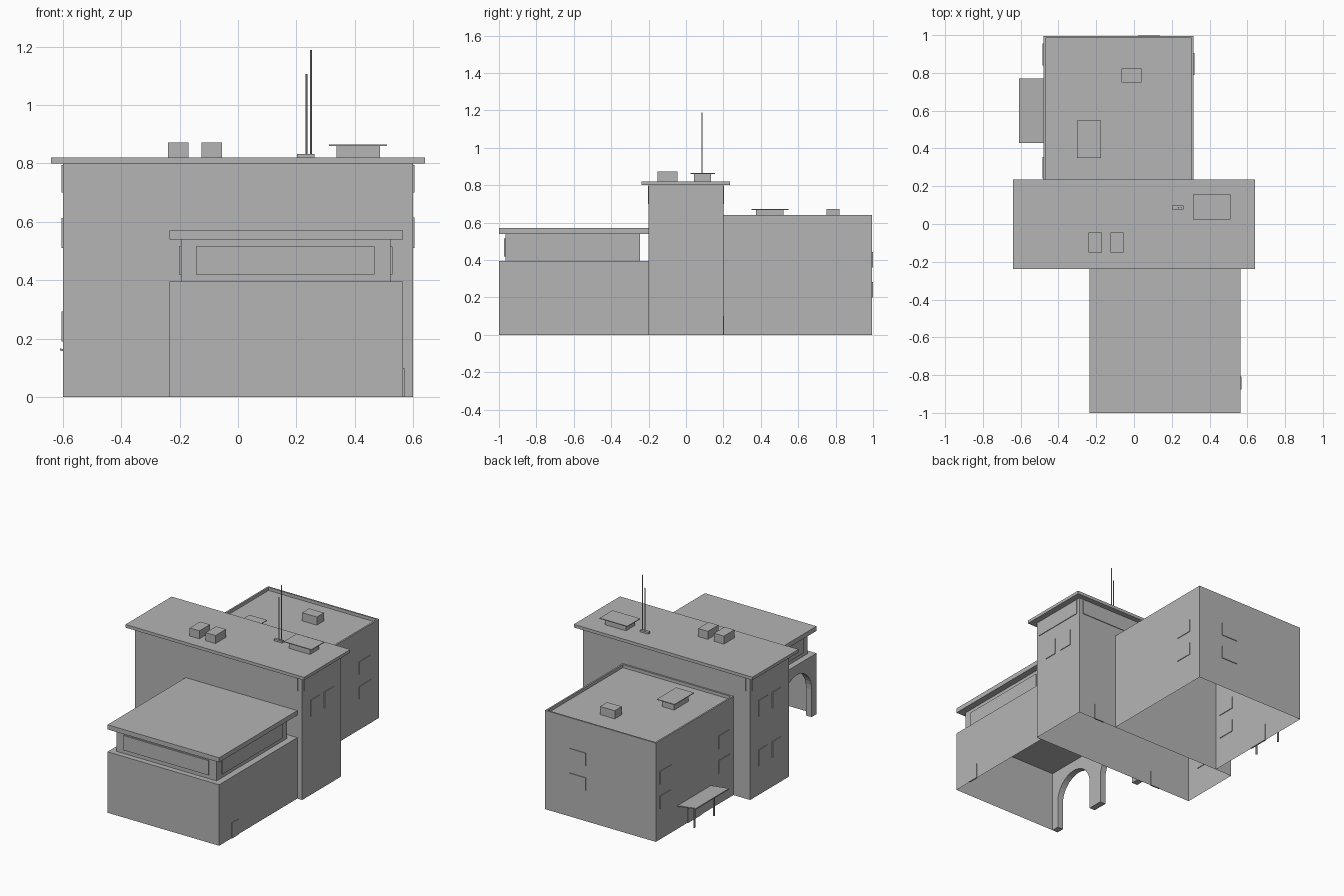
import bpy, bmesh, math
from mathutils import Vector

cube = bpy.data.objects.get("Cube")
if cube:
    bpy.data.objects.remove(cube, do_unlink=True)

grey = bpy.data.materials.new("plain_grey")
grey.use_nodes = True
GREY = (0.46, 0.46, 0.46, 1)
grey.diffuse_color = GREY
grey.node_tree.nodes["Principled BSDF"].inputs["Base Color"].default_value = GREY


def finish(name, bm):
    mesh = bpy.data.meshes.new(name)
    bm.to_mesh(mesh)
    bm.free()
    mesh.materials.append(grey)
    obj = bpy.data.objects.new(name, mesh)
    bpy.context.collection.objects.link(obj)
    return obj


def box(name, x, y, z, open_sides=(), parapet=None):
    """Box from three ranges; open_sides lists outward directions left without a face."""
    bm = bmesh.new()
    bmesh.ops.create_cube(bm, size=1)
    for v in bm.verts:
        v.co = [r[0] if c < 0 else r[1] for c, r in zip(v.co, (x, y, z))]
    bm.normal_update()
    gone = [f for f in bm.faces if any(f.normal.dot(Vector(d)) > 0.9 for d in open_sides)]
    bmesh.ops.delete(bm, geom=gone, context='FACES')
    if parapet:
        width, depth = parapet
        top = max(bm.faces, key=lambda f: f.calc_center_median().z)
        bmesh.ops.inset_region(bm, faces=[top], thickness=width)
        # sink the roof inside its rim
        sunk = bmesh.ops.extrude_face_region(bm, geom=[top])["geom"]
        bmesh.ops.delete(bm, geom=[top], context='FACES_ONLY')
        for v in sunk:
            if isinstance(v, bmesh.types.BMVert):
                v.co.z -= depth
        bmesh.ops.recalc_face_normals(bm, faces=bm.faces)
    return finish(name, bm)


def plate(name, axis, at, along, z, half=0.0045):
    """Thin panel set in a wall that faces along the given axis."""
    skin = (at - half, at + half)
    return box(name, skin, along, z) if axis == "x" else box(name, along, skin, z)


def rod(name, x, y, z0, z1, r):
    bm = bmesh.new()
    bmesh.ops.create_cone(bm, cap_ends=True, segments=8, radius1=r, radius2=r, depth=z1 - z0)
    bmesh.ops.translate(bm, verts=bm.verts, vec=(x, y, (z0 + z1) / 2))
    return finish(name, bm)


def prism(name, outline, x0, x1):
    """Outline in y and z, pushed along x."""
    bm = bmesh.new()
    face = bm.faces.new([bm.verts.new((x0, y, z)) for y, z in outline])
    out = bmesh.ops.extrude_face_region(bm, geom=[face])["geom"]
    moved = [v for v in out if isinstance(v, bmesh.types.BMVert)]
    bmesh.ops.translate(bm, verts=moved, vec=(x1 - x0, 0, 0))
    bmesh.ops.recalc_face_normals(bm, faces=bm.faces)
    return finish(name, bm)


DOWN, RIGHT, BACK = (0, 0, -1), (-1, 0, 0), (0, 1, 0)
BACK_Y = 0.994

# Main wall shells, open underneath
box("middle_walls", (-0.6, 0.6), (-0.2, 0.2), (0, 0.8), [DOWN])
box("back_walls", (-0.48, 0.315), (0.2, BACK_Y), (0, 0.64), [DOWN], parapet=(0.015, 0.02))
box("front_walls", (-0.235, 0.565), (-1, -0.2), (0, 0.395), [DOWN, RIGHT, BACK])

# Arcade wall with two round arches
outline = [(-1, 0), (-1, 0.395), (-0.2, 0.395), (-0.2, 0)]
for centre in (-0.4, -0.8):
    outline.append((centre + 0.15, 0))
    for i in range(17):
        a = math.pi * i / 16
        outline.append((centre + 0.15 * math.cos(a), 0.18 + 0.15 * math.sin(a)))
    outline.append((centre - 0.15, 0))
prism("arcade_wall", outline, -0.235, -0.195)

# Upper front room and roof slabs
box("front_upper_room", (-0.195, 0.522), (-0.965, -0.245), (0.395, 0.54))
box("front_roof", (-0.235, 0.565), (-1, -0.2), (0.54, 0.57))
box("middle_roof", (-0.64, 0.64), (-0.238, 0.235), (0.8, 0.82))

# Upper room windows
plate("front_long_window", "y", -0.968, (-0.143, 0.468), (0.42, 0.515))
for name, x in (("right", -0.197), ("left", 0.524)):
    plate("upper_room_window_" + name, "x", x, (-0.915, -0.295), (0.42, 0.515))

# High window bands around the middle block
for name, s in (("right", -1), ("left", 1)):
    plate("high_band_" + name, "x", s * 0.6, (-0.18, 0.18), (0.7, 0.795))
for name, s in (("front", -1), ("back", 1)):
    plate("high_band_" + name, "y", s * 0.2, (-0.57, 0.57), (0.7, 0.795))

# Middle block side windows
for y in (-0.07, 0.07):
    span = (y - 0.045, y + 0.045)
    plate("middle_window_left", "x", 0.6, span, (0.51, 0.615))
    for z in (0.19, 0.51):
        plate("middle_window_right", "x", -0.6, span, (z, z + 0.103))

# Back block windows, two floors
for z in (0.2, 0.36):
    floor = (z, z + 0.082)
    plate("back_window", "y", BACK_Y, (0.02, 0.138), floor)
    plate("back_left_window", "x", 0.315, (0.79, 0.905), floor)
    for y in (0.24, 0.84):
        plate("back_right_window", "x", -0.48, (y, y + 0.115), floor)

# Doors
plate("front_side_door", "x", 0.565, (-0.875, -0.808), (0, 0.1))
plate("middle_front_door", "y", -0.2, (-0.365, -0.3), (0, 0.1))
plate("middle_back_door", "y", 0.2, (0.41, 0.48), (0, 0.1))
plate("awning_door", "x", -0.48, (0.53, 0.67), (0, 0.11))

# Awning, tilted up toward its outer edge, on two posts
awning = box("awning", (-0.61, -0.48), (0.43, 0.77), (0.143, 0.15))
for v in awning.data.vertices:
    if v.co.x < -0.55:
        v.co.z += 0.016
for y in (0.5, 0.7):
    rod("awning_post", -0.55, y, 0, 0.155, 0.006)

# Rooftop equipment
for x in (-0.24, -0.125):
    box("roof_unit", (x, x + 0.07), (-0.152, -0.045), (0.82, 0.872))
box("roof_vent", (0.337, 0.487), (0.042, 0.133), (0.82, 0.86))
box("roof_vent_cap", (0.312, 0.51), (0.024, 0.155), (0.86, 0.865))
box("back_roof_unit", (-0.065, 0.04), (0.75, 0.822), (0.62, 0.673))
box("back_roof_vent", (-0.28, -0.195), (0.373, 0.522), (0.62, 0.668))
box("back_roof_vent_cap", (-0.302, -0.175), (0.35, 0.548), (0.668, 0.673))

# Aerials
box("aerial_base", (0.202, 0.262), (0.078, 0.097), (0.82, 0.832))
rod("short_aerial", 0.235, 0.086, 0.83, 1.107, 0.003)
rod("tall_aerial", 0.25, 0.086, 0.83, 1.188, 0.003)
